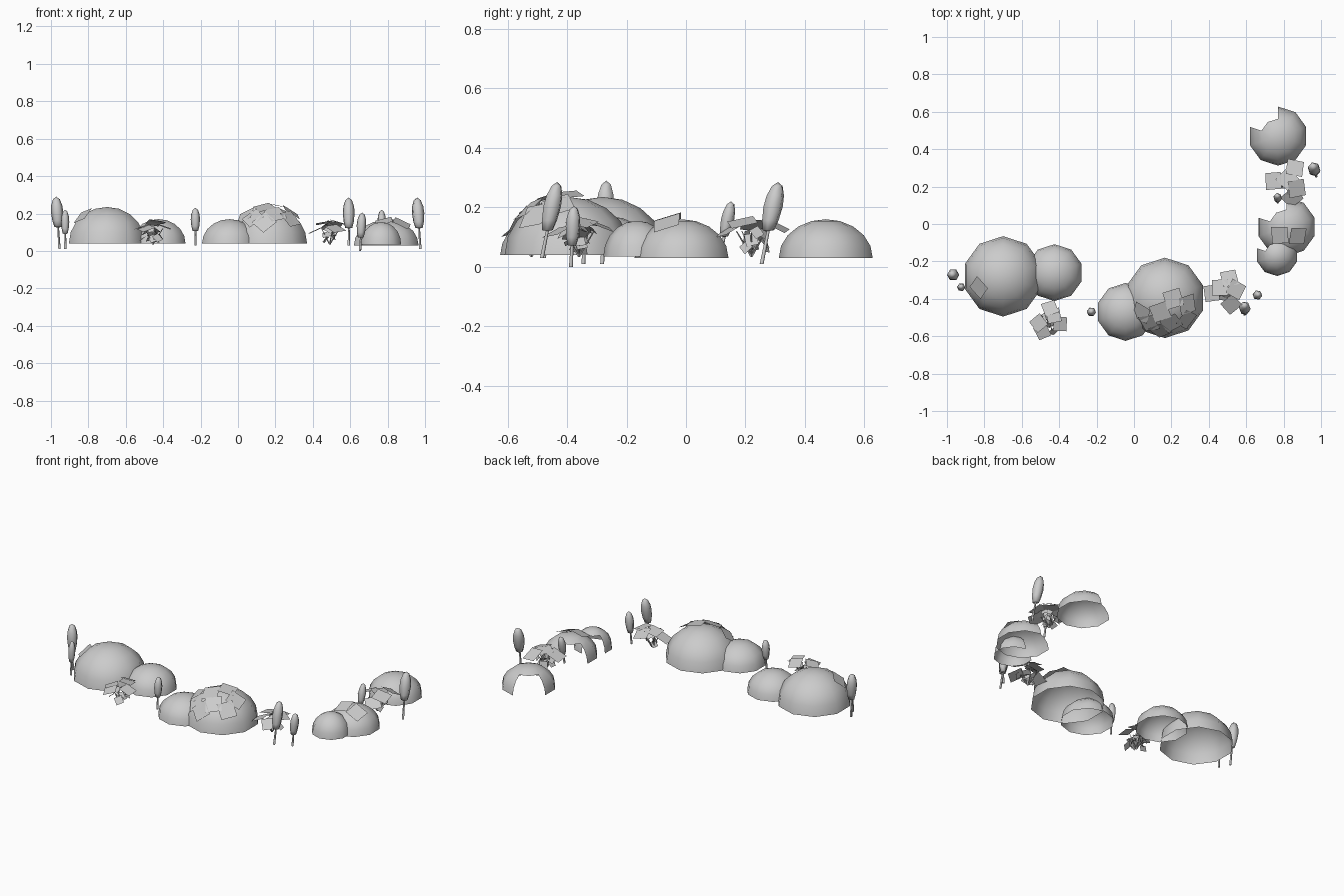
import bpy, bmesh, math, random
from mathutils import Vector, Matrix

if "Cube" in bpy.data.objects:
    bpy.data.objects.remove(bpy.data.objects["Cube"])

random.seed(7)


def finish(name, bm, smooth=False):
    me = bpy.data.meshes.new(name)
    bm.to_mesh(me)
    bm.free()
    for p in me.polygons:
        p.use_smooth = smooth
    ob = bpy.data.objects.new(name, me)
    bpy.context.collection.objects.link(ob)
    return ob


def lathe(bm, profile, sides, matrix, phase=0.0, skip=None):
    """Revolve (radius, height) points; radius 0 gives a pole."""
    rings = []
    for r, z in profile:
        n = 1 if r == 0 else sides
        rings.append([bm.verts.new(matrix @ Vector((
            r * math.cos(phase + 2 * math.pi * i / sides),
            r * math.sin(phase + 2 * math.pi * i / sides), z))) for i in range(n)])
    for k, (a, b) in enumerate(zip(rings, rings[1:])):
        for i in range(sides):
            if skip and skip(k, i):
                continue
            j = (i + 1) % sides
            quad = [a[i % len(a)], a[j % len(a)], b[j % len(b)], b[i % len(b)]]
            bm.faces.new(list(dict.fromkeys(quad)))


def dome(name, x, y, z, r, h, cut=False):
    """Open-bottomed ten-sided bush; cut leaves a gap at the back left."""
    bm = bmesh.new()
    prof = [(r * math.cos(math.radians(a)), h * math.sin(math.radians(a)))
            for a in (0, 18, 36, 54, 72)] + [(0, h)]
    lathe(bm, prof, 10, Matrix.Translation((x, y, z)), math.radians(18),
          (lambda k, i: k < 3 and i in (2, 3)) if cut else None)
    finish(name, bm, True)


def plate(bm, pos, normal, size, spin):
    """Single square leaf card facing along normal."""
    m = (Matrix.Translation(pos) @ Vector(normal).to_track_quat('Z', 'Y').to_matrix().to_4x4()
         @ Matrix.Rotation(spin, 4, 'Z'))
    s = size / 2
    bm.faces.new([bm.verts.new(m @ Vector(c)) for c in
                  ((-s, -s, 0), (s, -s, 0), (s, s, 0), (-s, s, 0))])


def dome_leaves(name, c, r, spots, size):
    """Leaf cards lying on a dome, placed by their plan position."""
    bm = bmesh.new()
    for x, y, spin in spots:
        d = Vector((x - c[0], y - c[1], 0)) / r
        d.z = math.sqrt(max(0.05, 1 - d.length_squared))
        plate(bm, Vector(c) + d * r * 1.0, d, size, spin)
    finish(name, bm)


def shrub(name, c, cards, size):
    """Large drooping cards on top, small leaves and twigs below."""
    bm = bmesh.new()
    c = Vector(c)
    for x, y, z, spin in cards:
        out = Vector((x - c.x, y - c.y, 0)) * 6
        plate(bm, (x, y, z), (out.x, out.y, 1), size, spin)
    for i in range(12):
        a = i * 2.4
        d = Vector((math.cos(a), math.sin(a), 0))
        p = c + d * random.uniform(0.01, 0.06) + Vector((0, 0, random.uniform(0.06, 0.14)))
        plate(bm, p, d + Vector((0, 0, random.uniform(0.2, 1.5))),
              random.uniform(0.03, 0.05), random.uniform(0, 3))
    for i in range(5):
        d = Vector((math.cos(i * 1.26), math.sin(i * 1.26), 1.6)).normalized()
        m = (Matrix.Translation(c + Vector((0, 0, 0.035)))
             @ d.to_track_quat('Z', 'Y').to_matrix().to_4x4())
        lathe(bm, [(0.004, 0), (0.002, 0.1)], 4, m)
    finish(name, bm)


def tree(i, x, y, base, low, top, r, lx, ly):
    """Slim tree: spindle crown on a thin trunk, leaning by lx, ly."""
    h = top - low
    lean = Matrix.Identity(4)
    lean[0][2], lean[1][2] = lx, ly
    m = Matrix.Translation((x, y, low + h / 2)) @ lean
    bm = bmesh.new()
    prof = [(0, -.5), (.6, -.48), (.85, -.28), (1, 0), (.9, .22), (.55, .42), (0, .5)]
    lathe(bm, [(a * r, b * h) for a, b in prof], 6, m, i)
    finish(f"tree_crown_{i}", bm, True)
    bm = bmesh.new()
    lathe(bm, [(0.007, base - low - h / 2), (0.005, -h * 0.4)], 5, m)
    finish(f"tree_trunk_{i}", bm, True)


# Bush domes
dome("bush_left_large", -0.70, -0.28, 0.04, 0.215, 0.195)
dome("bush_left_small", -0.425, -0.26, 0.04, 0.152, 0.13)
dome("bush_middle_small", -0.045, -0.47, 0.04, 0.155, 0.13)
dome("bush_middle_large", 0.165, -0.395, 0.04, 0.215, 0.195)
dome("bush_right_large", 0.815, -0.015, 0.03, 0.158, 0.13, True)
dome("bush_right_small", 0.765, -0.165, 0.035, 0.113, 0.12, True)
dome("bush_back", 0.77, 0.47, 0.03, 0.158, 0.13, True)

# Leaf cards on the domes
dome_leaves("leaves_left", (-0.70, -0.28, 0.035), 0.21, [(-0.83, -0.34, 0.4)], 0.09)
dome_leaves("leaves_middle", (0.165, -0.395, 0.035), 0.213,
            [(0.04, -0.475, 0.6), (0.14, -0.47, 0.7), (0.20, -0.53, 0.3), (0.285, -0.43, 0.5),
             (0.08, -0.53, 0.9), (0.14, -0.57, 0.8), (0.28, -0.51, 0.2), (0.21, -0.40, 0.4)], 0.095)
dome_leaves("leaves_right", (0.815, -0.015, 0.02), 0.15,
            [(0.78, -0.06, 0.7), (0.875, -0.065, 0.6)], 0.09)

# Low shrubs of loose leaf cards
shrub("shrub_left", (-0.455, -0.52, 0),
      [(-0.45, -0.45, 0.15, 0.4), (-0.49, -0.575, 0.12, 1.0), (-0.395, -0.535, 0.13, 0.2),
       (-0.51, -0.53, 0.13, 0.5), (-0.43, -0.49, 0.155, 0.9)], 0.075)
shrub("shrub_middle", (0.49, -0.36, 0),
      [(0.415, -0.37, 0.11, 0.0), (0.51, -0.29, 0.14, 0.5), (0.545, -0.35, 0.15, 0.9),
       (0.52, -0.43, 0.12, 0.3), (0.46, -0.34, 0.15, 0.6)], 0.085)
shrub("shrub_right", (0.82, 0.22, 0),
      [(0.86, 0.30, 0.14, 0.3), (0.745, 0.23, 0.14, 0.2), (0.87, 0.19, 0.15, 0.7),
       (0.845, 0.14, 0.12, 0.4), (0.82, 0.24, 0.155, 0.8)], 0.09)

# Slim trees: position, base, crown bottom, crown top, radius, lean
trees = [(-0.967, -0.272, 0.01, 0.125, 0.29, 0.033, -0.06, 0.05),
         (-0.924, -0.338, 0.01, 0.09, 0.22, 0.022, 0.0, 0.05),
         (-0.228, -0.47, 0.03, 0.105, 0.23, 0.025, 0.0, 0.05),
         (0.592, -0.45, 0.03, 0.12, 0.285, 0.032, 0.0, 0.2),
         (0.66, -0.38, 0.0, 0.07, 0.205, 0.026, 0.06, 0.05),
         (0.963, 0.293, 0.01, 0.12, 0.285, 0.034, -0.06, 0.2),
         (0.768, 0.14, 0.04, 0.1, 0.22, 0.023, 0.0, 0.2)]
for i, t in enumerate(trees):
    tree(i, *t)
